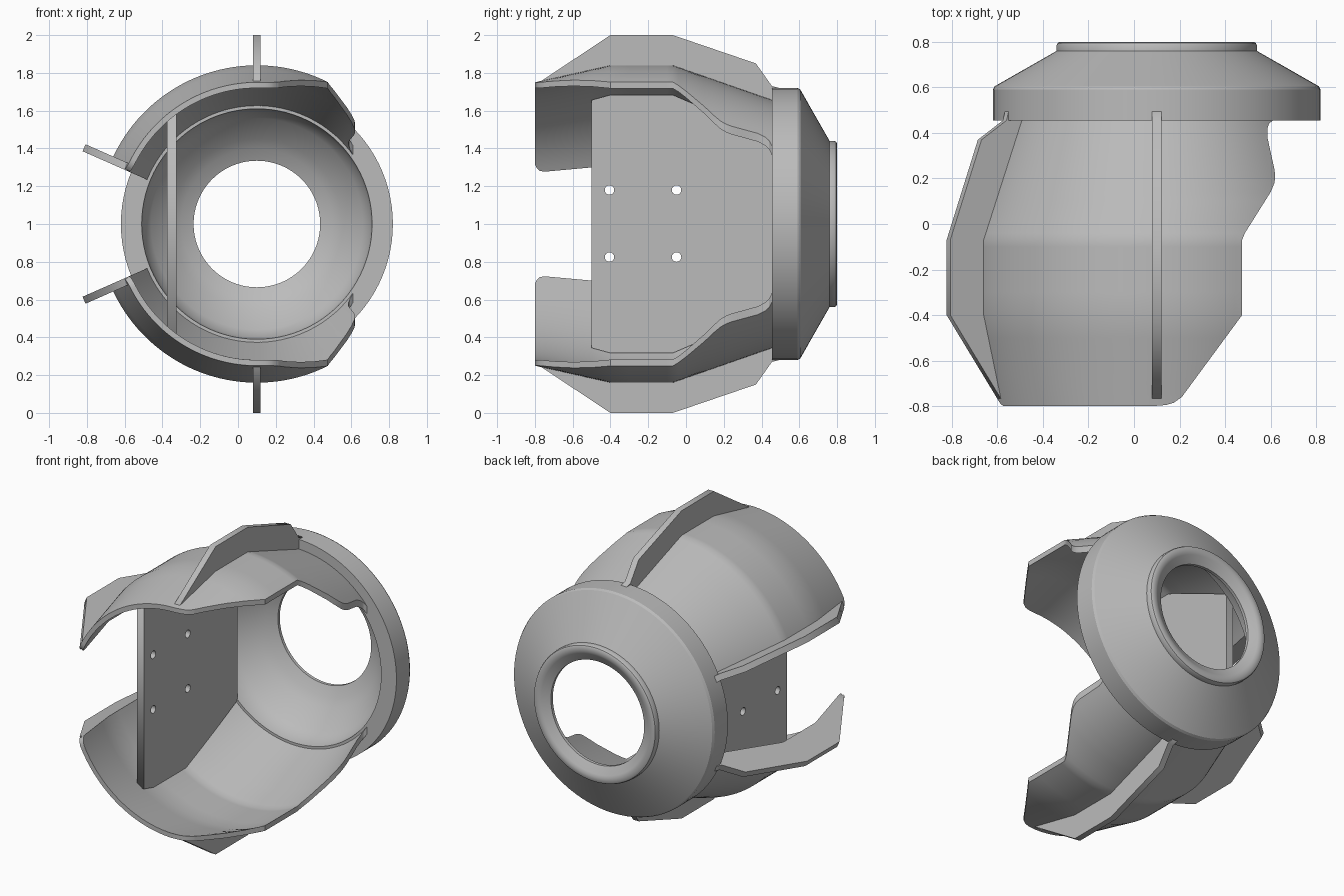
import bpy, bmesh, math
from mathutils import Matrix, Vector

if "Cube" in bpy.data.objects:
    bpy.data.objects.remove(bpy.data.objects["Cube"], do_unlink=True)

CX, CZ = 0.1, 1.0          # axis of the body, running along y
WALL = 0.03
FIN_ANGLE = math.radians(23.8)

grey = bpy.data.materials.new("light_grey")
grey.use_nodes = True
grey.diffuse_color = (0.5, 0.5, 0.5, 1)
grey.node_tree.nodes["Principled BSDF"].inputs["Base Color"].default_value = (0.5, 0.5, 0.5, 1)


def interp(points, t):
    """Piecewise linear lookup in (position, value) pairs."""
    for (a, va), (b, vb) in zip(points, points[1:]):
        if t <= b:
            return va + (vb - va) * max(0, t - a) / (b - a)
    return points[-1][1]


def add_mesh(name, mesh, smooth=True):
    obj = bpy.data.objects.new(name, mesh)
    bpy.context.collection.objects.link(obj)
    mesh.materials.clear()
    mesh.materials.append(grey)
    if smooth:
        bpy.ops.object.select_all(action='DESELECT')
        obj.select_set(True)
        bpy.context.view_layer.objects.active = obj
        bpy.ops.object.shade_smooth_by_angle(angle=math.radians(28))
    return obj


def from_bmesh(name, bm):
    bmesh.ops.remove_doubles(bm, verts=bm.verts, dist=1e-5)
    bmesh.ops.recalc_face_normals(bm, faces=bm.faces)
    mesh = bpy.data.meshes.new(name)
    bm.to_mesh(mesh)
    bm.free()
    return add_mesh(name, mesh)


def plate(name, outlines, thickness, matrix):
    """Flat plate from closed outlines; inner outlines become holes."""
    curve = bpy.data.curves.new(name, 'CURVE')
    curve.dimensions, curve.fill_mode = '2D', 'BOTH'
    curve.extrude = thickness / 2
    for pts in outlines:
        spline = curve.splines.new('POLY')
        spline.points.add(len(pts) - 1)
        for p, (u, v) in zip(spline.points, pts):
            p.co = (u, v, 0, 1)
        spline.use_cyclic_u = True
    temp = bpy.data.objects.new(name + "_outline", curve)
    bpy.context.collection.objects.link(temp)
    graph = bpy.context.evaluated_depsgraph_get()
    mesh = bpy.data.meshes.new_from_object(temp.evaluated_get(graph))
    bpy.data.objects.remove(temp, do_unlink=True)
    mesh.transform(matrix)
    return add_mesh(name, mesh, smooth=False)


# Rear ring: lathed closed profile of (radius, y)
ring_profile = [(0.61, 0.455), (0.72, 0.455), (0.72, 0.59), (0.712, 0.605),
                (0.44, 0.76), (0.44, 0.785), (0.435, 0.795), (0.425, 0.8),
                (0.4, 0.8), (0.385, 0.793), (0.335, 0.765), (0.335, 0.745),
                (0.4, 0.715), (0.45, 0.68), (0.56, 0.58), (0.6, 0.52)]
bm = bmesh.new()
verts = [bm.verts.new((CX + r, y, CZ)) for r, y in ring_profile]
edges = [bm.edges.new((verts[i - 1], verts[i])) for i in range(len(verts))]
bmesh.ops.spin(bm, geom=verts + edges, cent=(CX, 0, CZ), axis=(0, 1, 0),
               angle=math.tau, steps=96)
from_bmesh("rear_ring", bm)

# Shell halves: barrel-shaped walls trimmed by an outline on the open side
radius = [(-0.8, 0.75), (-0.4, 0.84), (-0.07, 0.84), (0.46, 0.655)]
trim = [(-0.8, 0.08), (-0.795, 0.14), (-0.785, 0.175), (-0.76, 0.21), (-0.4, 0.475),
        (-0.07, 0.475), (-0.04, 0.487), (0.14, 0.6), (0.18, 0.617), (0.21, 0.62),
        (0.24, 0.617), (0.38, 0.586), (0.42, 0.586), (0.44, 0.593), (0.46, 0.615)]
corner = [(-0.8, 0.05), (-0.79, 0.025), (-0.775, 0.008), (-0.75, 0), (0.46, 0)]
stations = sorted({y for y, _ in radius + trim + corner}
                  | {-0.7 + 0.1 * i for i in range(12)})
SEGS = 40


def shell(name, side):
    bm = bmesh.new()
    rows = []
    for y in stations:
        row = []
        for r in (interp(radius, y), interp(radius, y) - WALL):
            start = math.acos((interp(trim, y) - CX) / r)
            end = math.pi - FIN_ANGLE + math.asin(0.02 / r) - interp(corner, y) / r
            angles = [start + (end - start) * i / SEGS for i in range(SEGS + 1)]
            if r < interp(radius, y):
                angles.reverse()
            row += [bm.verts.new((CX + r * math.cos(a), y, CZ + side * r * math.sin(a)))
                    for a in angles]
        rows.append(row)
    count = len(rows[0])
    for a, b in zip(rows, rows[1:]):
        for i in range(count):
            j = (i + 1) % count
            bm.faces.new((a[i], a[j], b[j], b[i]))
    for row in (rows[0], rows[-1]):
        for i in range(SEGS):
            bm.faces.new((row[i], row[i + 1], row[-2 - i], row[-1 - i]))
    from_bmesh(name, bm)


shell("upper_shell", 1)
shell("lower_shell", -1)

# Radial fins: one outline placed at four angles around the axis
fin_outline = [(-0.77, 0.755), (-0.4, 1.0), (-0.07, 1.0), (0.37, 0.85), (0.455, 0.73),
               (0.495, 0.72), (0.495, 0.65), (0.455, 0.645), (-0.07, 0.825),
               (-0.4, 0.825), (-0.77, 0.745)]
fins = {"top_fin": math.pi / 2, "bottom_fin": -math.pi / 2,
        "upper_side_fin": math.pi - FIN_ANGLE, "lower_side_fin": math.pi + FIN_ANGLE}
for name, a in fins.items():
    along, out = Vector((0, 1, 0)), Vector((math.cos(a), 0, math.sin(a)))
    m = Matrix((along, out, along.cross(out))).transposed().to_4x4()
    plate(name, [fin_outline], 0.04, Matrix.Translation((CX, 0, CZ)) @ m)

# Mounting plate inside the shell, with four screw holes
PLATE_X = -0.35
edge = [(y, math.sqrt((interp(radius, y) - WALL + 0.008) ** 2 - (PLATE_X - CX) ** 2))
        for y in (-0.5, -0.4, -0.07, 0.1, 0.28, 0.46)]
outline = [(y, CZ + h) for y, h in edge] + [(y, CZ - h) for y, h in reversed(edge)]
holes = [[(y + 0.025 * math.cos(t * math.tau / 24), z + 0.025 * math.sin(t * math.tau / 24))
          for t in range(24)] for y in (-0.405, -0.05) for z in (0.825, 1.18)]
m = Matrix(((0, 0, 1), (1, 0, 0), (0, 1, 0))).to_4x4()
plate("mounting_plate", [outline] + holes, 0.05, Matrix.Translation((PLATE_X, 0, 0)) @ m)
